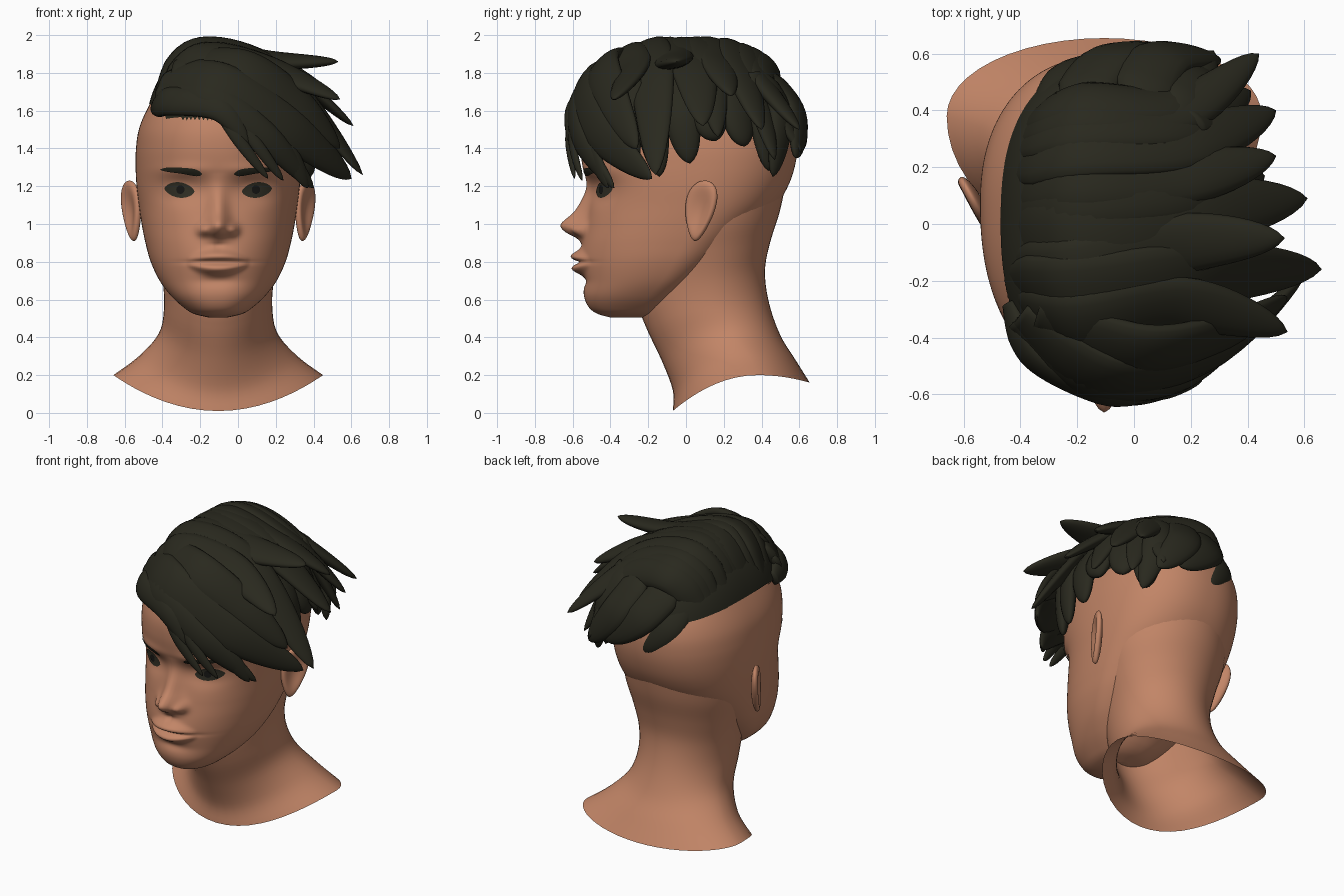
import bpy, bmesh, math
from mathutils import Vector
from mathutils.bvhtree import BVHTree

CX = -0.105  # symmetry plane of the face


def material(name, rgb):
    m = bpy.data.materials.new(name)
    m.diffuse_color = (*rgb, 1)
    return m


SKIN = material("skin", (0.54, 0.235, 0.135))
HAIR = material("dark_hair", (0.022, 0.0215, 0.013))
EYE = material("eye_dark", (0.03, 0.028, 0.018))
PUPIL = material("pupil_black", (0.008, 0.008, 0.007))


def finish(name, bm, mat):
    me = bpy.data.meshes.new(name)
    bm.to_mesh(me)
    me.materials.append(mat)
    for p in me.polygons:
        p.use_smooth = True
    ob = bpy.data.objects.new(name, me)
    bpy.context.collection.objects.link(ob)
    return ob


def loft(bm, rows, wrap=True, caps=True):
    vs = [[bm.verts.new(p) for p in r] for r in rows]
    n = len(rows[0])
    for a, b in zip(vs, vs[1:]):
        for j in range(n if wrap else n - 1):
            k = (j + 1) % n
            bm.faces.new((a[j], a[k], b[k], b[j]))
    if wrap and caps:
        bm.faces.new(vs[0][::-1])
        bm.faces.new(vs[-1])


def spline(pts, steps):
    """Catmull-Rom through tuples of any size."""
    p = [pts[0], *pts, pts[-1]]
    out = []
    for i in range(1, len(p) - 2):
        for s in range(steps):
            t = s / steps
            out.append([0.5 * (2 * b + (c - a) * t + (2 * a - 5 * b + 4 * c - d) * t * t
                               + (3 * b - a - 3 * c + d) * t ** 3)
                        for a, b, c, d in zip(p[i - 1], p[i], p[i + 1], p[i + 2])])
    out.append(list(pts[-1]))
    return out


def gauss(v, c, s):
    return math.exp(-((v - c) / s) ** 2)


# ---- head: stacked sections (z, front y, back y, half width, y of widest point)
HEAD = [(0.505, -0.40, -0.20, 0.05, -0.30), (0.525, -0.47, -0.12, 0.13, -0.28),
        (0.56, -0.515, -0.06, 0.185, -0.25), (0.62, -0.54, 0, 0.25, -0.2),
        (0.70, -0.54, 0.08, 0.31, -0.13), (0.80, -0.545, 0.19, 0.357, -0.07),
        (0.90, -0.545, 0.29, 0.385, -0.02), (1.0, -0.53, 0.39, 0.405, 0.02),
        (1.1, -0.515, 0.48, 0.42, 0.05), (1.2, -0.515, 0.54, 0.432, 0.06),
        (1.3, -0.545, 0.575, 0.437, 0.07), (1.4, -0.56, 0.59, 0.435, 0.07),
        (1.5, -0.555, 0.585, 0.42, 0.06), (1.6, -0.52, 0.55, 0.38, 0.05),
        (1.7, -0.45, 0.48, 0.32, 0.05), (1.8, -0.32, 0.36, 0.23, 0.04),
        (1.86, -0.2, 0.22, 0.13, 0.03), (1.88, -0.03, 0.06, 0.03, 0.02)]
# nose ridge: z, projection, width
NOSE = spline([(0.89, 0, 0.06), (0.925, 0.035, 0.06), (0.96, 0.105, 0.062), (1.0, 0.132, 0.06),
               (1.07, 0.07, 0.05), (1.18, 0.02, 0.045), (1.27, 0, 0.05)], 6)


def face_relief(u, z):
    u = abs(u)
    d = 0
    for a, b in zip(NOSE, NOSE[1:]):
        if a[0] <= z < b[0]:
            t = (z - a[0]) / (b[0] - a[0])
            d += (a[1] + (b[1] - a[1]) * t) * gauss(u, 0, a[2] + (b[2] - a[2]) * t)
    d += 0.045 * gauss(u, 0.08, 0.028) * gauss(z, 0.968, 0.03)      # nostril wings
    d -= 0.045 * gauss(u, 0.19, 0.11) * gauss(z, 1.18, 0.065)       # eye sockets
    d += 0.022 * gauss(u, 0.205, 0.075) * gauss(z, 1.175, 0.04)     # eyeballs
    d += 0.012 * gauss(u, 0.18, 0.13) * gauss(z, 1.285, 0.035)      # brow ridge
    m = max(0, 1 - (u / 0.165) ** 2)                                # lips narrow to the corners
    d += 0.046 * m * gauss(z, 0.808 + 0.022 * m, 0.012 + 0.018 * m)  # upper lip
    d += 0.048 * m * gauss(z, 0.79 - 0.028 * m, 0.012 + 0.017 * m)   # lower lip
    d -= 0.026 * gauss(u, 0, 0.14) * gauss(z, 0.798, 0.01)          # mouth line
    d += 0.02 * gauss(u, 0, 0.16) * gauss(z, 0.81, 0.08)            # muzzle
    d -= 0.012 * gauss(u, 0, 0.015) * gauss(z, 0.88, 0.025)         # philtrum
    d -= 0.014 * gauss(u, 0, 0.1) * gauss(z, 0.70, 0.03)            # under lip
    return d


rows = []
for z, f, b, hw, mid in spline(HEAD, 11):
    row = []
    for j in range(192):
        a = 2 * math.pi * j / 192
        s, c = math.sin(a), math.cos(a)
        e = 2 / 2.25
        x = hw * math.copysign(abs(s) ** e, s)
        k = abs(c) ** e
        y = mid + (f - mid) * k - face_relief(x, z) if c > 0 else mid + (b - mid) * k
        row.append((CX + x, y, z))
    rows.append(row)
bm = bmesh.new()
loft(bm, rows)
bmesh.ops.recalc_face_normals(bm, faces=bm.faces)
finish("head", bm, SKIN)
tree = BVHTree.FromBMesh(bm)

# ---- neck and shoulders: tilted rings (front y z, back y z, side y z, half width)
NECK = [(-0.07, 0.01, 0.655, 0.16, 0.38, 0.2, 0.555), (-0.07, 0.12, 0.58, 0.28, 0.33, 0.30, 0.42),
        (-0.13, 0.28, 0.50, 0.41, 0.24, 0.42, 0.315), (-0.21, 0.45, 0.44, 0.58, 0.15, 0.55, 0.287),
        (-0.24, 0.56, 0.418, 0.75, 0.12, 0.7, 0.295), (-0.2, 0.75, 0.445, 0.90, 0.11, 0.86, 0.335),
        (-0.1, 0.95, 0.495, 1.06, 0.10, 1.0, 0.378), (-0.1, 1.1, 0.525, 1.2, 0.09, 1.15, 0.405)]
rows = []
for yf, zf, yb, zb, ys, zs, hw in spline(NECK, 5):
    row = []
    for j in range(48):
        a = 2 * math.pi * j / 48
        c = math.cos(a)
        y, z = (yf, zf) if c > 0 else (yb, zb)
        row.append((CX + hw * math.sin(a), ys + (y - ys) * abs(c), zs + (z - zs) * c * c))
    rows.append(row)
bm = bmesh.new()
loft(bm, rows, caps=False)
bmesh.ops.recalc_face_normals(bm, faces=bm.faces)
finish("neck", bm, SKIN)

# ---- ears: dished, flared ellipsoids, broad at the top
for side, label in ((-1, "left"), (1, "right")):
    bm = bmesh.new()
    bmesh.ops.create_uvsphere(bm, u_segments=32, v_segments=24, radius=1)
    for v in bm.verts:
        p, n, q = v.co
        if n > 0:
            n *= 0.1 + 1.5 * (p * p + q * q)
        p *= 0.1 * (0.86 + 0.32 * q)
        n *= 0.03
        v.co = (CX + side * (0.457 + 0.48 * p + 0.88 * n + 0.012 * q),
                0.075 + 0.88 * p - 0.48 * n + 0.025 * q, 1.07 + 0.16 * q)
    bmesh.ops.recalc_face_normals(bm, faces=bm.faces)
    finish(label + "_ear", bm, SKIN)


# ---- eyes and brows: thin plates laid on the face
def plate(name, mat, cx, hw, zc, h, off):
    rows = []
    for i in range(9):
        row = []
        for j in range(25):
            s = -1 + j / 12
            x, z = cx + s * hw, zc(s) + (i / 4 - 1) * h(s)
            hit = tree.ray_cast(Vector((x, -2, z)), Vector((0, 1, 0)))[0]
            row.append((x, hit.y - off, z))
        rows.append(row)
    bm = bmesh.new()
    loft(bm, rows, wrap=False)
    finish(name, bm, mat)


for m, label in ((-1, "left"), (1, "right")):
    plate(label + "_eye", EYE, CX + m * 0.205, 0.08, lambda s: 1.18 + 0.008 * m * s,
          lambda s: 0.04 * (1 - s * s) ** 0.7 + 0.001, 0.004)
    plate(label + "_pupil", PUPIL, CX + m * 0.2, 0.022, lambda s: 1.182,
          lambda s: 0.022 * math.sqrt(1 - s * s) + 0.0005, 0.008)
    plate(label + "_eyebrow", HAIR, CX + m * 0.195, 0.11,
          lambda s: 1.282 + 0.012 * m * s - 0.006 * s * s,
          lambda s: 0.014 * (1 - 0.4 * m * s) * (1 - s ** 6) + 0.002, 0.008)

# ---- hair cap: rounded-box dome trimmed at the hairline
C = Vector((-0.09, 0.01, 1.45))
R = (0.41, 0.58, 0.495)


def dome(d, k=1.0):
    return C + Vector(d) * (k * sum(abs(a / r) ** 2.4 for a, r in zip(d, R)) ** (-1 / 2.4))


bm = bmesh.new()
bmesh.ops.create_icosphere(bm, subdivisions=6, radius=1)
for v in bm.verts:
    v.co = dome(v.co, 0.97)


def bare(p):
    edge = max(1.4, 1.42 - 0.8 * (p.x + 0.2))
    if p.y < -0.3:
        edge = max(edge, 1.56)
    return p.z < edge


bmesh.ops.delete(bm, geom=[f for f in bm.faces if bare(f.calc_center_median())], context="FACES")
finish("hair_cap", bm, HAIR)


# ---- hair locks: flattened tapered sweeps
def lock(bm, pts, w, th):
    path = [Vector(p) for p in spline([tuple(p) for p in pts], 10)]
    n = len(path) - 1
    rows = []
    for i, p in enumerate(path):
        t = i / n
        tan = (path[min(i + 1, n)] - path[max(i - 1, 0)]).normalized()
        out = p - C
        out = (out - tan * out.dot(tan)).normalized()
        sid = tan.cross(out)
        f = min(1, 0.5 + 2.5 * t) * (1 - t ** 4.5) ** 0.9 + 0.01
        rows.append([p + sid * (w * f * math.cos(a)) + out * (th * f ** 0.8 * math.sin(a))
                     for a in (2 * math.pi * j / 16 for j in range(16))])
    loft(bm, rows)


def locks(name, items):
    bm = bmesh.new()
    for pts, w, th in items:
        lock(bm, pts, w, th)
    bmesh.ops.recalc_face_normals(bm, faces=bm.faces)
    finish(name, bm, HAIR)


# long locks swept from the left parting over the crown: root y, tip, width
SWEEP = [(-0.42, (0.54, -0.38, 1.66), 0.13), (-0.30, (0.66, -0.16, 1.26), 0.15),
         (-0.22, (0.53, -0.05, 1.86), 0.13), (-0.08, (0.61, 0.09, 1.52), 0.15),
         (0.05, (0.46, 0.17, 1.46), 0.12), (0.12, (0.50, 0.24, 1.68), 0.12),
         (0.25, (0.50, 0.40, 1.50), 0.13), (0.35, (0.41, 0.47, 1.34), 0.11),
         (0.42, (0.44, 0.60, 1.50), 0.11), (0.50, (0.28, 0.61, 1.38), 0.10)]
items = []
for ry, tip, w in SWEEP:
    ty = tip[1]
    items.append(((dome((-0.42, ry, 0.22), 0.88), dome((-0.12, ry * 0.75 + ty * 0.2, 0.46)),
                   dome((0.31, ry * 0.3 + ty * 0.6, 0.38 + 0.3 * (tip[2] - 1.45))), tip), w, 0.05))
locks("swept_locks", items)

# fringe falling across the forehead to the right temple
locks("fringe", [
    (((-0.42, -0.34, 1.70), (-0.15, -0.56, 1.68), (0.15, -0.56, 1.46), (0.40, -0.38, 1.19)), 0.09, 0.04),
    (((-0.40, -0.32, 1.74), (-0.10, -0.53, 1.73), (0.28, -0.46, 1.50), (0.60, -0.18, 1.24)), 0.14, 0.05),
    (((-0.34, -0.32, 1.82), (0.02, -0.44, 1.83), (0.32, -0.38, 1.64), (0.54, -0.26, 1.40)), 0.12, 0.045),
    (((-0.44, -0.28, 1.62), (-0.35, -0.47, 1.65), (-0.10, -0.60, 1.61), (0.06, -0.61, 1.42)), 0.08, 0.04),
    (((-0.12, -0.59, 1.64), (0.0, -0.62, 1.45), (0.16, -0.59, 1.24)), 0.035, 0.02),
    (((-0.05, -0.59, 1.62), (0.1, -0.60, 1.42), (0.24, -0.55, 1.23)), 0.035, 0.02),
    (((0.05, -0.54, 1.60), (0.25, -0.50, 1.40), (0.37, -0.41, 1.19)), 0.06, 0.025)])

# shorter tufts on the right side: y, tip z
SIDE = [(-0.32, 1.26), (-0.18, 1.25), (-0.02, 1.32), (0.12, 1.44), (0.27, 1.41), (0.40, 1.28)]
locks("side_tufts", [(((0.20, y * 0.9, 1.80), (0.36 - 0.5 * max(0, abs(y) - 0.15), y, 1.58),
                       (0.40 - 0.5 * max(0, abs(y) - 0.15), y + 0.04, tz)), 0.10, 0.05)
                     for y, tz in SIDE])

# locks wrapping the back of the head
locks("back_locks", [
    (((-0.28, 0.36, 1.74), (-0.24, 0.52, 1.55), (-0.10, 0.58, 1.38)), 0.09, 0.045),
    (((-0.20, 0.42, 1.78), (-0.08, 0.58, 1.60), (0.16, 0.61, 1.40)), 0.11, 0.045),
    (((0.02, 0.42, 1.80), (0.10, 0.58, 1.60), (0.30, 0.58, 1.35)), 0.11, 0.045),
    (((0.15, 0.38, 1.80), (0.24, 0.50, 1.58), (0.32, 0.46, 1.25)), 0.09, 0.045)])
